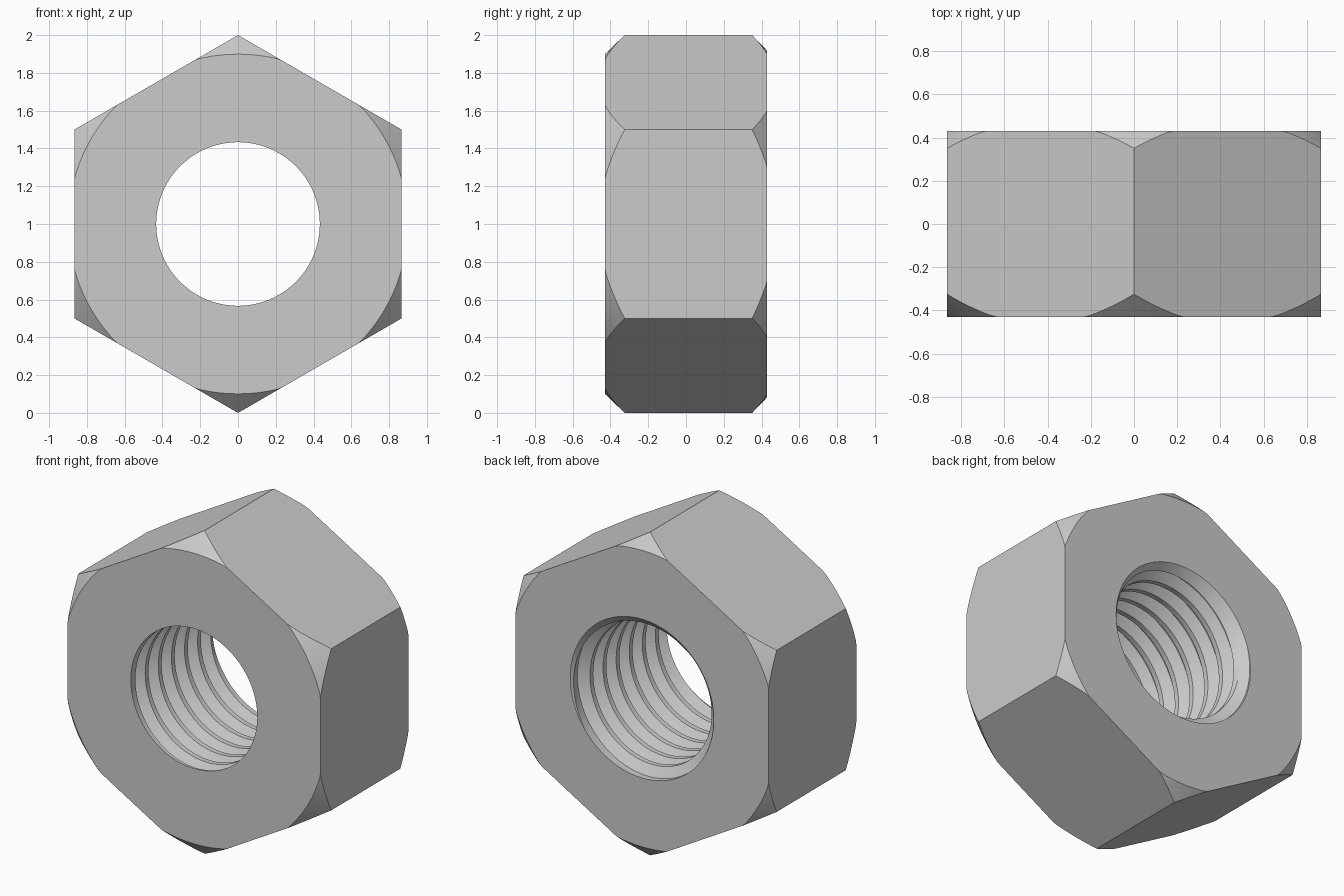
import bpy, bmesh, math

if "Cube" in bpy.data.objects:
    bpy.data.objects.remove(bpy.data.objects["Cube"])

APOTHEM = math.sqrt(3) / 2
HALF = 0.43                     # half thickness along y
MINOR, MAJOR = 0.433, 0.5       # thread radii
PITCH = 0.128
SEGMENTS = 192
# thread profile over one pitch: crest flat, flank, root flat, flank
PROFILE = [(0, 0), (0.25, 0), (0.56, 1), (0.69, 1), (1, 0)]


def thread_radius(phase):
    phase %= 1
    for (a, ra), (b, rb) in zip(PROFILE, PROFILE[1:]):
        if phase <= b:
            return MINOR + (MAJOR - MINOR) * (ra + (rb - ra) * (phase - a) / (b - a))


def bore_point(step, angle):
    """Point (radius, y) on the helical bore, cut off at both faces."""
    turn = angle / math.tau
    y = max(-HALF, min(HALF, (step + turn) * PITCH))
    r = thread_radius(y / PITCH - turn)
    r = min(r, MINOR + 1.7 * (y + HALF))            # thread starts inside the front rim
    r = max(r, MINOR + y - HALF + 0.058)            # countersink at the back
    return min(r, 0.491), y


def section(angle):
    """Closed cross-section of the nut at one angle around its axis."""
    hexagon = APOTHEM / math.cos(angle % (math.pi / 3) - math.pi / 6)
    turns = math.ceil(HALF / PITCH) + 1
    steps = [k + p for k in range(-turns - 1, turns + 1) for p, _ in PROFILE[:-1]]
    points = [bore_point(s, angle) for s in steps]
    back, front = min(hexagon, 0.917), min(hexagon, 0.899)
    points += [(back, HALF), (hexagon, HALF - 0.96 * (hexagon - back)),
               (hexagon, 1.04 * (hexagon - front) - HALF), (front, -HALF)]
    return points


# hexagonal nut body with chamfered corners and threaded bore
bm = bmesh.new()
columns = []
for i in range(SEGMENTS + 1):
    a = math.tau * i / SEGMENTS
    s, c = math.sin(a), math.cos(a)
    columns.append([bm.verts.new((r * s, y, 1 + r * c))
                    for r, y in section(a % math.tau if i < SEGMENTS else a)])
for left, right in zip(columns, columns[1:]):
    for j in range(len(left)):
        bm.faces.new((left[j - 1], left[j], right[j], right[j - 1]))
bmesh.ops.remove_doubles(bm, verts=bm.verts, dist=0.0001)
bmesh.ops.recalc_face_normals(bm, faces=bm.faces)
mesh = bpy.data.meshes.new("hex_nut")
bm.to_mesh(mesh)
bm.free()

# plain grey steel
steel = bpy.data.materials.new("grey steel")
steel.use_nodes = True
steel.diffuse_color = (0.6, 0.6, 0.6, 1)
steel.node_tree.nodes["Principled BSDF"].inputs["Base Color"].default_value = (0.6, 0.6, 0.6, 1)
mesh.materials.append(steel)

nut = bpy.data.objects.new("hex_nut", mesh)
bpy.context.collection.objects.link(nut)
bpy.context.view_layer.objects.active = nut
nut.select_set(True)
bpy.ops.object.shade_smooth_by_angle(angle=math.radians(25))
